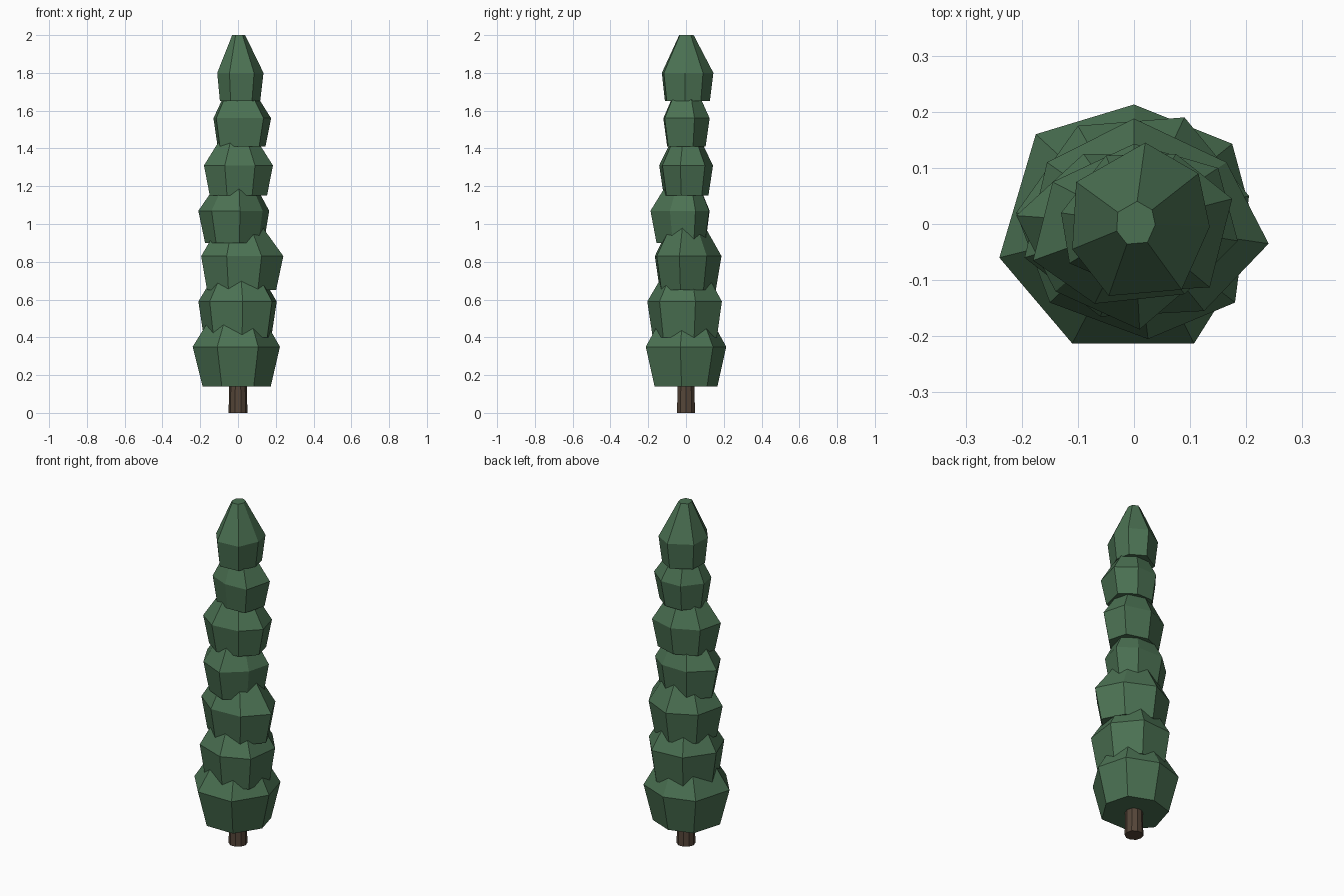
import bpy, bmesh, math

if "Cube" in bpy.data.objects:
    bpy.data.objects.remove(bpy.data.objects["Cube"])


def material(name, rgb):
    m = bpy.data.materials.new(name)
    m.diffuse_color = (*rgb, 1)
    m.use_nodes = True
    m.node_tree.nodes["Principled BSDF"].inputs["Base Color"].default_value = m.diffuse_color
    return m


def loft(name, rings, mat):
    """Flat-faced solid skinned through matching rings, capped at both ends."""
    bm = bmesh.new()
    loops = [[bm.verts.new(p) for p in ring] for ring in rings]
    n = len(loops[0])
    for a, b in zip(loops, loops[1:]):
        for i in range(n):
            j = (i + 1) % n
            bm.faces.new((a[i], a[j], b[j], b[i]))
    bm.faces.new(loops[0][::-1])
    bm.faces.new(loops[-1])
    bmesh.ops.recalc_face_normals(bm, faces=bm.faces)
    me = bpy.data.meshes.new(name)
    bm.to_mesh(me)
    bm.free()
    me.materials.append(mat)
    ob = bpy.data.objects.new(name, me)
    bpy.context.collection.objects.link(ob)
    return ob


green = material("foliage_green", (0.07, 0.165, 0.085))
brown = material("bark_brown", (0.09, 0.06, 0.04))

# Trunk
loft("trunk", [[(r * math.cos(math.tau * i / 10), r * math.sin(math.tau * i / 10), z)
                for i in range(10)] for r, z in ((0.05, 0), (0.043, 0.3))], brown)

# Foliage tiers: bottom z, widest z, top z, bottom scale, irregular widest outline
tiers = [
    (0.14, 0.35, 0.63, 0.78, [(0, .213), (.175, .143), (.222, -.03), (.107, -.213),
                              (-.11, -.213), (-.24, -.06), (-.175, .16)]),
    (0.40, 0.59, 0.84, 0.86, [(.025, -.205), (.18, -.14), (.205, .05), (.09, .19),
                              (-.10, .175), (-.21, .02), (-.15, -.14)]),
    (0.65, 0.83, 1.07, 0.84, [(.24, -.035), (.125, -.155), (-.06, -.165), (-.195, -.06),
                              (-.155, .11), (0, .188), (.165, .11)]),
    (0.90, 1.07, 1.29, 0.83, [(.01, -.188), (.13, -.085), (.165, .05), (.07, .122),
                              (-.09, .125), (-.21, .015), (-.14, -.12)]),
    (1.15, 1.31, 1.52, 0.83, [(0, .143), (.15, .10), (.185, -.03), (.09, -.125),
                              (-.07, -.142), (-.18, -.065), (-.145, .075)]),
    (1.41, 1.56, 1.76, 0.83, [(0, -.12), (.135, -.113), (.175, .045), (.075, .125),
                              (-.05, .122), (-.13, .02), (-.115, -.07)]),
    (1.65, 1.80, 2.00, 0.87, [(.02, .145), (.115, .09), (.135, -.005), (.085, -.117),
                              (-.045, -.128), (-.11, -.045), (-.103, .075)]),
]
for k, (z0, z1, z2, s, outline) in enumerate(tiers, 1):
    loft(f"foliage_tier_{k}",
         [[(x * f, y * f, z) for x, y in outline]
          for f, z in ((s, z0), (1, z1), (0.28, z2))], green)
